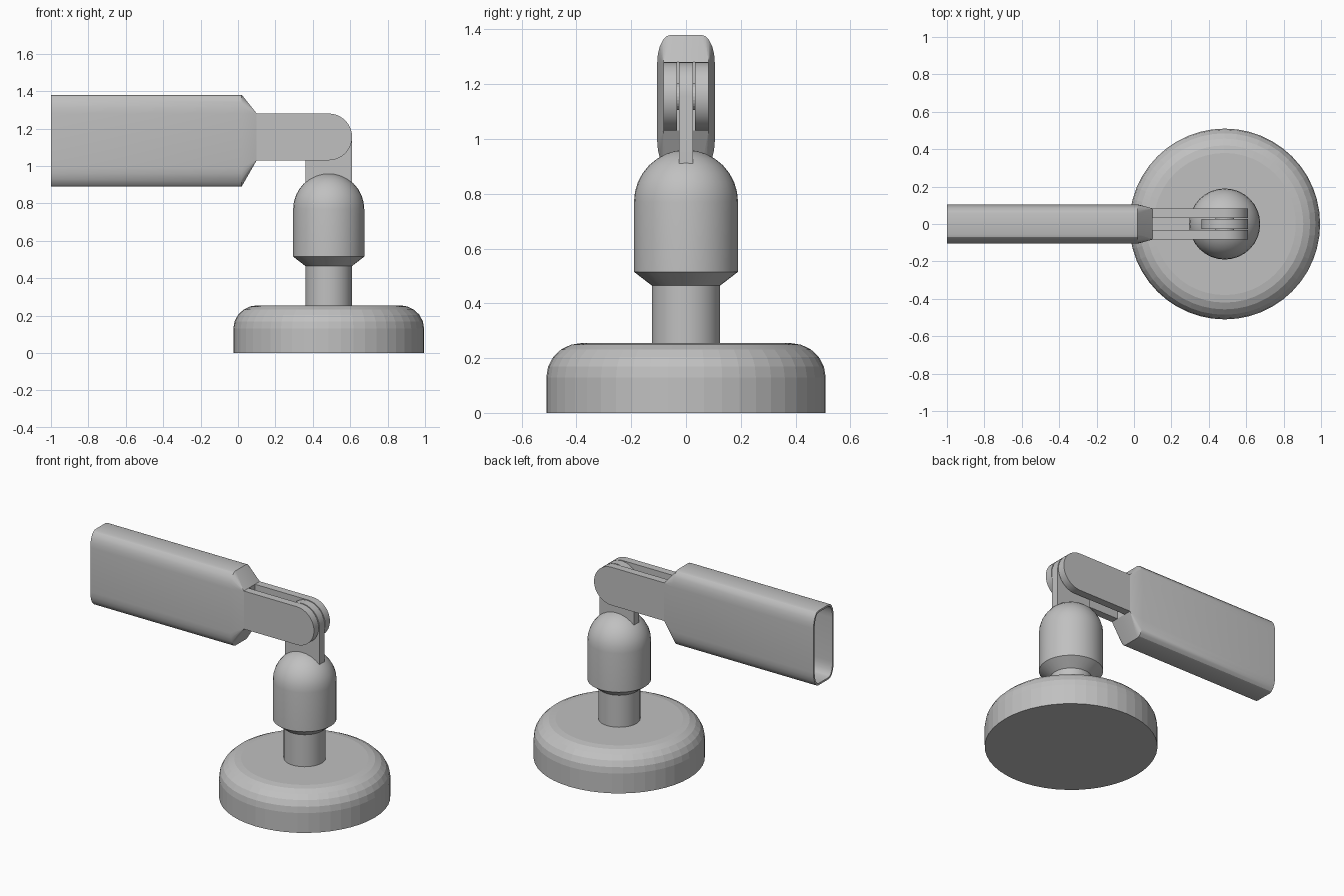
import bpy, bmesh
from math import sin, cos, pi, radians

if "Cube" in bpy.data.objects:
    bpy.data.objects.remove(bpy.data.objects["Cube"], do_unlink=True)

AXIS_X = 0.485      # vertical axis of the stand
PIVOT_Z = 1.155     # hinge centre
HINGE_R = 0.125

grey = bpy.data.materials.new("plain grey")
grey.use_nodes = True
colour = (0.53, 0.53, 0.53, 1)
grey.diffuse_color = colour
grey.node_tree.nodes["Principled BSDF"].inputs["Base Color"].default_value = colour


def finish(name, bm, angle=12):
    bmesh.ops.recalc_face_normals(bm, faces=bm.faces)
    mesh = bpy.data.meshes.new(name)
    bm.to_mesh(mesh)
    bm.free()
    mesh.materials.append(grey)
    obj = bpy.data.objects.new(name, mesh)
    bpy.context.collection.objects.link(obj)
    bpy.ops.object.select_all(action='DESELECT')
    obj.select_set(True)
    bpy.context.view_layer.objects.active = obj
    bpy.ops.object.shade_smooth_by_angle(angle=radians(angle))
    return obj


def lathe(name, profile, steps, angle):
    """Turn an (r, z) profile around the stand axis."""
    bm = bmesh.new()
    verts = [bm.verts.new((AXIS_X + r, 0, z)) for r, z in profile]
    edges = [bm.edges.new(pair) for pair in zip(verts, verts[1:])]
    bmesh.ops.spin(bm, geom=verts + edges, cent=(AXIS_X, 0, 0), axis=(0, 0, 1),
                   angle=2 * pi, steps=steps, use_merge=True)
    bmesh.ops.remove_doubles(bm, verts=bm.verts, dist=0.0001)
    return finish(name, bm, angle)


def plate(name, outline, y0, y1):
    """Extrude an (x, z) outline from y0 to y1."""
    bm = bmesh.new()
    face = bm.faces.new([bm.verts.new((x, y0, z)) for x, z in outline])
    new = bmesh.ops.extrude_face_region(bm, geom=[face])["geom"]
    moved = [v for v in new if isinstance(v, bmesh.types.BMVert)]
    bmesh.ops.translate(bm, verts=moved, vec=(0, y1 - y0, 0))
    return finish(name, bm)


def hinge_arc(start, end, steps=20, radius=HINGE_R):
    angles = [radians(start + (end - start) * i / steps) for i in range(steps + 1)]
    return [(AXIS_X + radius * cos(a), PIVOT_Z + radius * sin(a)) for a in angles]


def section(x, half_y, z_mid, half_z, ry, rz, steps=5):
    """Ring of points: a rectangle with elliptical corners."""
    ring = []
    for quarter, (sy, sz) in enumerate([(1, 1), (-1, 1), (-1, -1), (1, -1)]):
        for i in range(steps + 1):
            a = (quarter + i / steps) * pi / 2
            ring.append((x, sy * (half_y - ry) + ry * cos(a),
                         z_mid + sz * (half_z - rz) + rz * sin(a)))
    return ring


# Round foot with a softened upper rim
foot = [(0, 0), (0.51, 0)]
foot += [(0.38 + 0.13 * cos(a), 0.13 + 0.125 * sin(a))
         for a in [i * pi / 10 for i in range(6)]]
lathe("base", foot + [(0, 0.255)], 48, 5)

# Stem and domed socket
lathe("stem", [(0, 0.25), (0.125, 0.25), (0.125, 0.48), (0, 0.48)], 32, 15)
dome = [(0.19 * cos(a), 0.77 + 0.19 * sin(a)) for a in [i * pi / 16 for i in range(8)]]
lathe("socket", [(0, 0.465), (0.125, 0.465), (0.19, 0.515)] + dome + [(0, 0.96)], 32, 15)

# Tongue rising out of the socket
plate("tongue", [(AXIS_X - HINGE_R, 0.8), (AXIS_X + HINGE_R, 0.8)] + hinge_arc(0, 180),
      -0.026, 0.026)

# Fork cheeks on both sides of the tongue, and the pin joining them
for side, sign in (("left", 1), ("right", -1)):
    plate("fork_" + side,
          [(0.09, PIVOT_Z + HINGE_R), (0.09, PIVOT_Z - HINGE_R)] + hinge_arc(-90, 90),
          sign * 0.033, sign * 0.083)
plate("hinge_pin", hinge_arc(0, 345, 23, 0.05), -0.05, 0.05)

# Hollow sleeve, open at the far end and tapering to the fork
MID = 1.135
wall = 0.012
rings = [
    section(0.085, 0.07, PIVOT_Z, 0.11, 0.001, 0.001),
    section(0.015, 0.105 - wall, MID, 0.245 - wall, 0.04, 0.09),
    section(-1, 0.105 - wall, MID, 0.245 - wall, 0.04, 0.09),
    section(-1, 0.105, MID, 0.245, 0.05, 0.1),
    section(0.02, 0.105, MID, 0.245, 0.05, 0.1),
    section(0.1, 0.083, PIVOT_Z, HINGE_R, 0.0005, 0.0005),
]
bm = bmesh.new()
loops = [[bm.verts.new(p) for p in ring] for ring in rings]
for a, b in zip(loops, loops[1:]):
    for i in range(len(a)):
        j = (i + 1) % len(a)
        bm.faces.new((a[i], a[j], b[j], b[i]))
bm.faces.new(loops[0])
bm.faces.new(loops[-1])
finish("sleeve", bm, 25)
